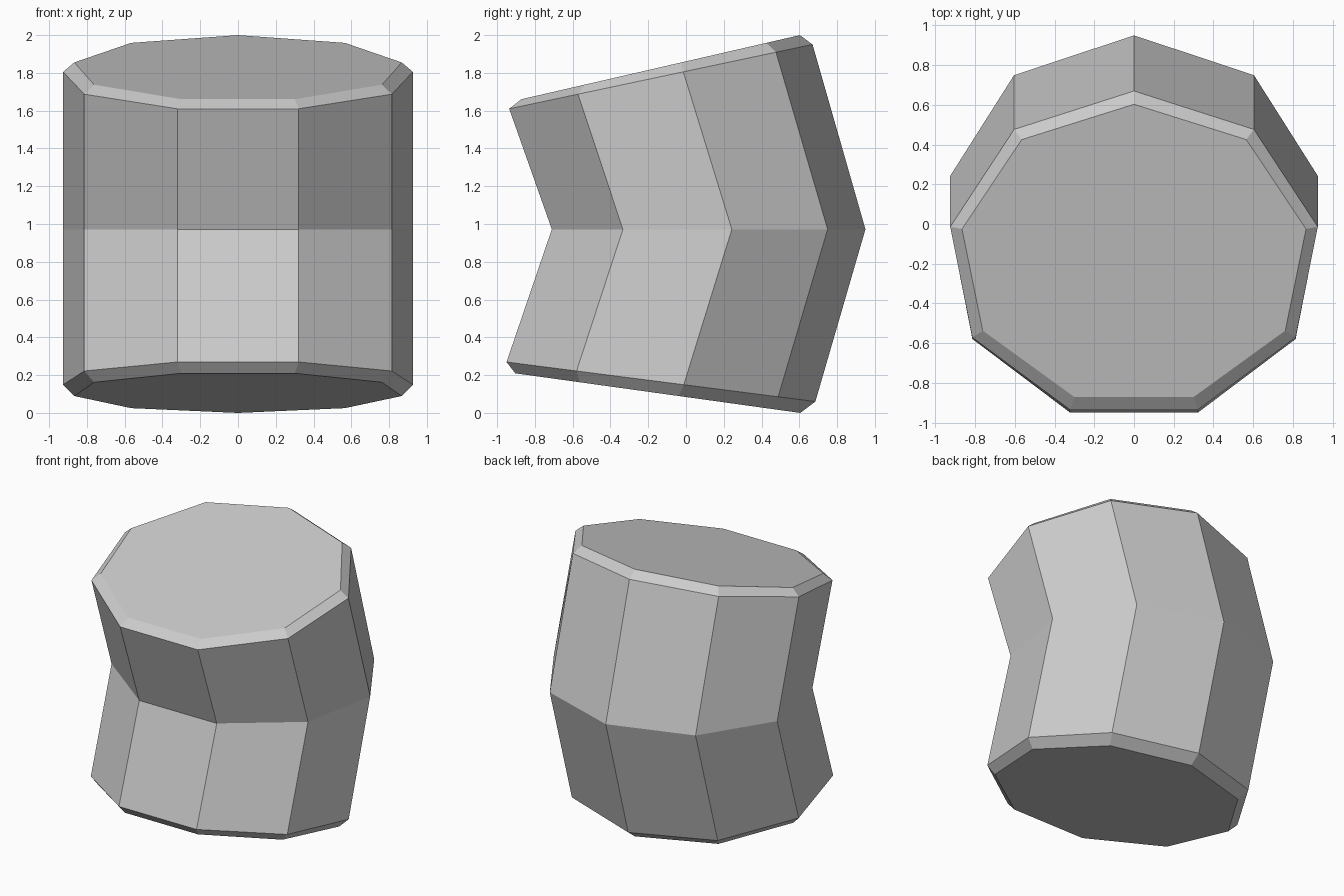
import bpy
import bmesh
from math import sin, cos, tau

cube = bpy.data.objects.get("Cube")
if cube:
    bpy.data.objects.remove(cube, do_unlink=True)

SIDES = 9

# Plain grey
grey = bpy.data.materials.new("grey")
grey.use_nodes = True
colour = (0.6, 0.6, 0.6, 1)
grey.diffuse_color = colour
grey.node_tree.nodes["Principled BSDF"].inputs["Base Color"].default_value = colour

# Tilted rings, bottom to top: centre y, centre z, x radius, y radius, slope
rings = [
    (-0.173, 0.108, 0.88, 0.778, -0.139),  # bottom cap
    (-0.158, 0.168, 0.94, 0.843, -0.128),  # lower chamfer edge
    (0.094, 0.972, 0.94, 0.856, 0.0),      # bend
    (-0.158, 1.775, 0.94, 0.828, 0.212),   # upper chamfer edge
    (-0.157, 1.825, 0.88, 0.760, 0.230),   # top cap
]


def add_ring(bm, cy, cz, rx, ry, slope):
    angles = [tau * i / SIDES for i in range(SIDES)]
    return [bm.verts.new((-rx * sin(a), cy + ry * cos(a), cz + slope * ry * cos(a)))
            for a in angles]


# Bent nine-sided drum with chamfered ends
bm = bmesh.new()
loops = [add_ring(bm, *r) for r in rings]
for low, high in zip(loops, loops[1:]):
    for i in range(SIDES):
        j = (i + 1) % SIDES
        bm.faces.new((low[i], low[j], high[j], high[i]))
bm.faces.new(loops[0][::-1])
bm.faces.new(loops[-1])
bmesh.ops.recalc_face_normals(bm, faces=bm.faces)

mesh = bpy.data.meshes.new("bent_drum")
bm.to_mesh(mesh)
bm.free()
mesh.materials.append(grey)
drum = bpy.data.objects.new("bent_drum", mesh)
bpy.context.collection.objects.link(drum)
